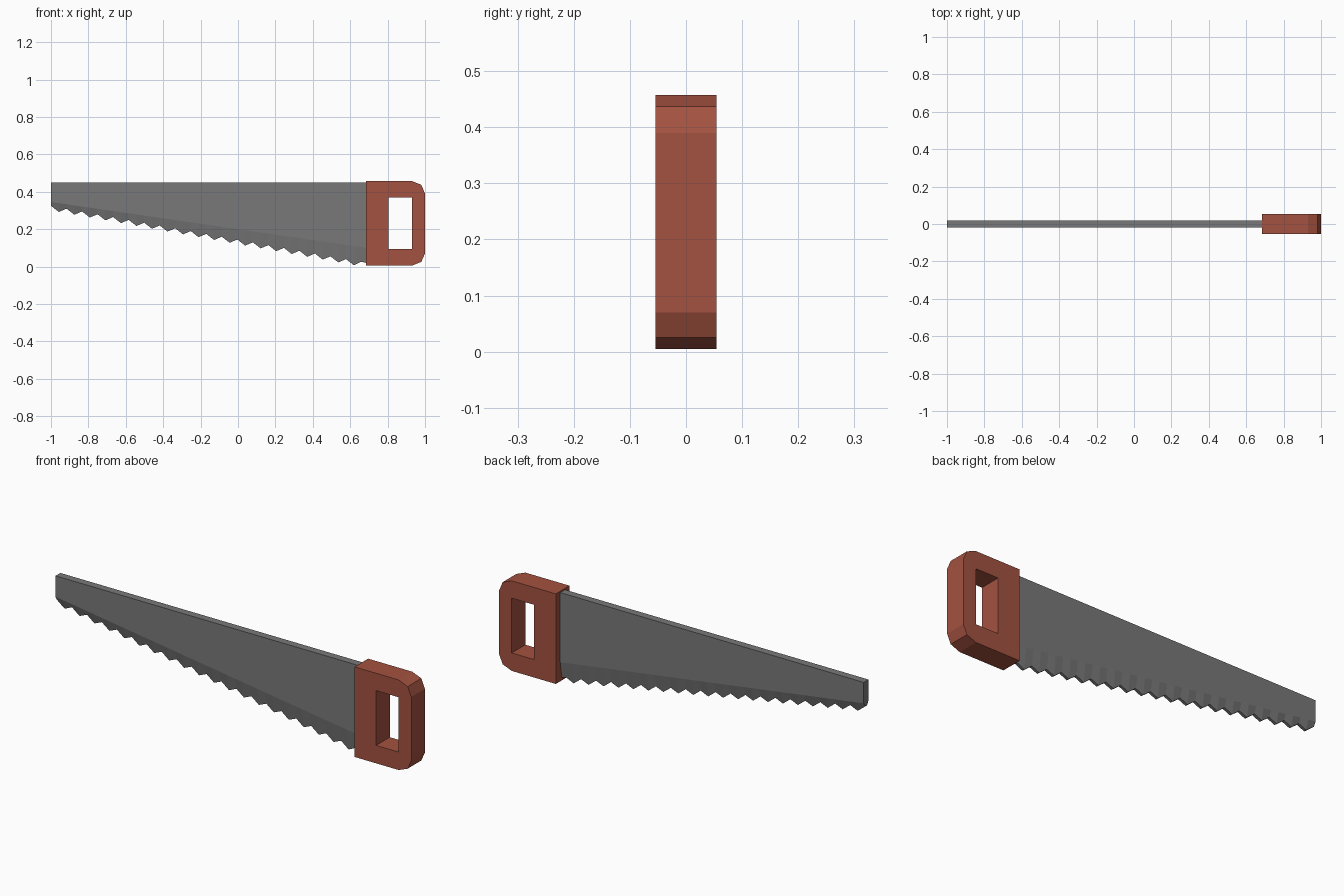
import bpy, bmesh

if "Cube" in bpy.data.objects:
    bpy.data.objects.remove(bpy.data.objects["Cube"])


def material(name, colour):
    m = bpy.data.materials.new(name)
    m.diffuse_color = (*colour, 1)
    m.use_nodes = True
    m.node_tree.nodes["Principled BSDF"].inputs["Base Color"].default_value = m.diffuse_color
    return m


def add_object(name, bm, mat):
    bmesh.ops.recalc_face_normals(bm, faces=bm.faces[:])
    me = bpy.data.meshes.new(name)
    bm.to_mesh(me)
    bm.free()
    me.materials.append(mat)
    ob = bpy.data.objects.new(name, me)
    bpy.context.collection.objects.link(ob)
    return ob


steel = material("grey steel", (0.19, 0.19, 0.19))
wood = material("red brown wood", (0.37, 0.085, 0.052))

# Blade: upper body of full thickness, lower band thinning to the zigzag teeth
THICK, EDGE, TOP = 0.019, 0.007, 0.45
X0, X1, TEETH = -1.0, 0.69, 20
tip0, pitch = -0.958, 0.083


def tip_line(x):
    return 0.292 - 0.1806 * (x - tip0)


def bevel_line(x):
    return 0.345 - 0.145 * (x - X0)


edge = [(X0, tip_line(X0) + 0.025)]
for i in range(TEETH):
    x = tip0 + i * pitch
    edge.append((x, tip_line(x)))
    edge.append((x + pitch / 2, tip_line(x + pitch / 2) + 0.025))
edge[-1] = (0.66, 0.026)
edge.append((X1, 0.018))

bm = bmesh.new()
rings = []
for x, z in edge:
    ring = [(-THICK, TOP), (-THICK, bevel_line(x)), (-EDGE, z),
            (EDGE, z), (THICK, bevel_line(x)), (THICK, TOP)]
    rings.append([bm.verts.new((x, y, h)) for y, h in ring])
for a, b in zip(rings, rings[1:]):
    for k in range(6):
        n = (k + 1) % 6
        bm.faces.new((a[k], a[n], b[n], b[k]))
bm.faces.new(rings[0])
bm.faces.new(rings[-1])
add_object("blade", bm, steel)

# Handle: rounded-corner grip with a rectangular finger hole
outer = [(0.685, 0.005), (0.93, 0.005), (0.98, 0.025), (1.0, 0.07),
         (1.0, 0.39), (0.98, 0.437), (0.93, 0.457), (0.685, 0.457)]
hole = [(0.805, 0.095), (0.93, 0.095), (0.93, 0.37), (0.805, 0.37)]
HALF = 0.054
bm = bmesh.new()
for loop in (outer, hole):
    vs = [bm.verts.new((x, -HALF, z)) for x, z in loop]
    for a, b in zip(vs, vs[1:] + vs[:1]):
        bm.edges.new((a, b))
bmesh.ops.triangle_fill(bm, use_beauty=True, edges=bm.edges[:])
ext = bmesh.ops.extrude_face_region(bm, geom=bm.faces[:], use_keep_orig=True)
bmesh.ops.translate(bm, vec=(0, 2 * HALF, 0),
                    verts=[g for g in ext["geom"] if isinstance(g, bmesh.types.BMVert)])
add_object("handle", bm, wood)
